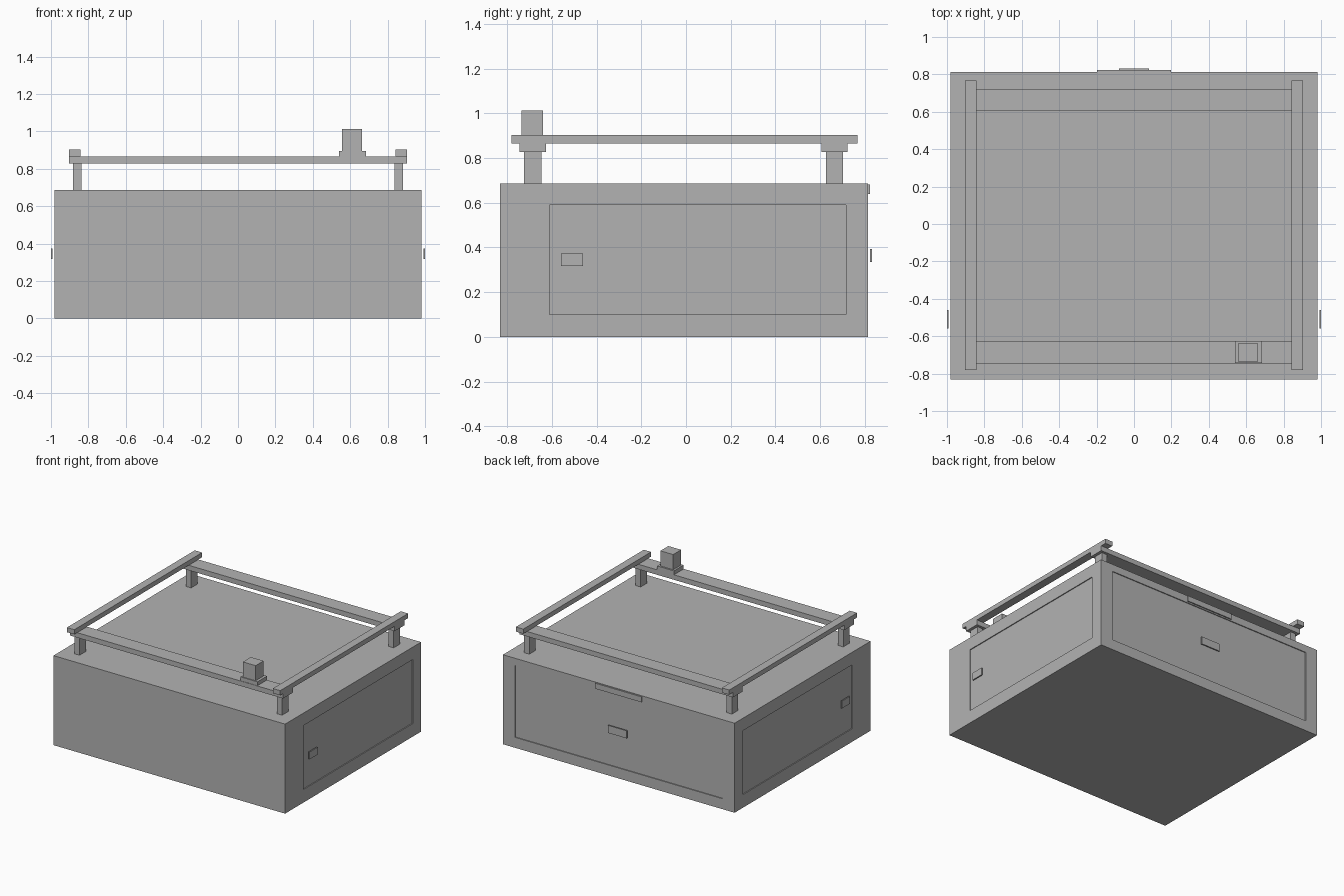
import bpy
import bmesh
from mathutils import Vector

if "Cube" in bpy.data.objects:
    bpy.data.objects.remove(bpy.data.objects["Cube"], do_unlink=True)

grey = bpy.data.materials.new("plain grey")
grey.use_nodes = True
grey.diffuse_color = (0.45, 0.45, 0.45, 1)
grey.node_tree.nodes["Principled BSDF"].inputs["Base Color"].default_value = (0.45, 0.45, 0.45, 1)


def box_mesh(low, high):
    """Box between two opposite corners, as a bmesh."""
    low, high = Vector(low), Vector(high)
    bm = bmesh.new()
    bmesh.ops.create_cube(bm, size=1)
    bmesh.ops.scale(bm, vec=high - low, verts=bm.verts)
    bmesh.ops.translate(bm, vec=(low + high) / 2, verts=bm.verts)
    return bm


def finish(name, bm):
    mesh = bpy.data.meshes.new(name)
    bm.normal_update()
    bm.to_mesh(mesh)
    bm.free()
    mesh.materials.append(grey)
    obj = bpy.data.objects.new(name, mesh)
    bpy.context.collection.objects.link(obj)
    return obj


def box(name, low, high):
    return finish(name, box_mesh(low, high))


def recess(bm, normal, low, high, depth):
    """Sink a rectangular panel into the face that points along normal."""
    normal = Vector(normal)
    bm.normal_update()
    face = max(bm.faces, key=lambda f: f.normal.dot(normal) * f.calc_area())
    for sink in (0, depth):
        # the first inset marks the opening, the second forms its walls
        if sink == 0:
            bmesh.ops.inset_individual(bm, faces=[face], thickness=0.02)
            middle = face.calc_center_median()
            for v in face.verts:
                for axis in range(3):
                    if not normal[axis]:
                        v.co[axis] = low[axis] if v.co[axis] < middle[axis] else high[axis]
        else:
            result = bmesh.ops.extrude_discrete_faces(bm, faces=[face])
            face = result["faces"][0]
            bmesh.ops.translate(bm, vec=-normal * sink, verts=face.verts)


# Cabinet body with sunken door panels on both sides and the back
W, FRONT, BACK, TOP = 0.982, -0.832, 0.814, 0.686
body = box_mesh((-W, FRONT, 0), (W, BACK, TOP))
for side in (-1, 1):
    recess(body, (side, 0, 0), (0, -0.61, 0.10), (0, 0.715, 0.59), 0.007)
recess(body, (0, 1, 0), (-0.88, 0, 0.08), (0.88, 0, 0.63), 0.007)
finish("cabinet_body", body)

# Back trim and latch
box("back_upper_trim", (-0.197, BACK, 0.64), (0.197, 0.823, 0.682))
box("back_latch", (-0.08, 0.823, 0.335), (0.08, 0.832, 0.393))

# Cross rails and their posts
rails = {"front": (-0.745, -0.626), "back": (0.606, 0.722)}
for end, (y0, y1) in rails.items():
    box(end + "_cross_rail", (-0.904, y0, 0.828), (0.904, y1, 0.866))
    for side, x in (("right", -0.859), ("left", 0.859)):
        box(f"{end}_{side}_post", (x - 0.022, y0 + 0.021, TOP), (x + 0.022, y1 - 0.02, 0.828))

# Side rails and side latches
for side, x, s in (("right", -0.873, -1), ("left", 0.873, 1)):
    box(side + "_side_rail", (x - 0.031, -0.78, 0.866), (x + 0.031, 0.768, 0.902))
    inner, outer = sorted((s * 0.991, s))
    box(side + "_latch", (inner, -0.56, 0.317), (outer, -0.46, 0.373))

# Upright block on its foot
box("block_foot", (0.541, -0.742, 0.866), (0.684, -0.626, 0.896))
box("upright_block", (0.556, -0.735, 0.896), (0.664, -0.639, 1.012))
